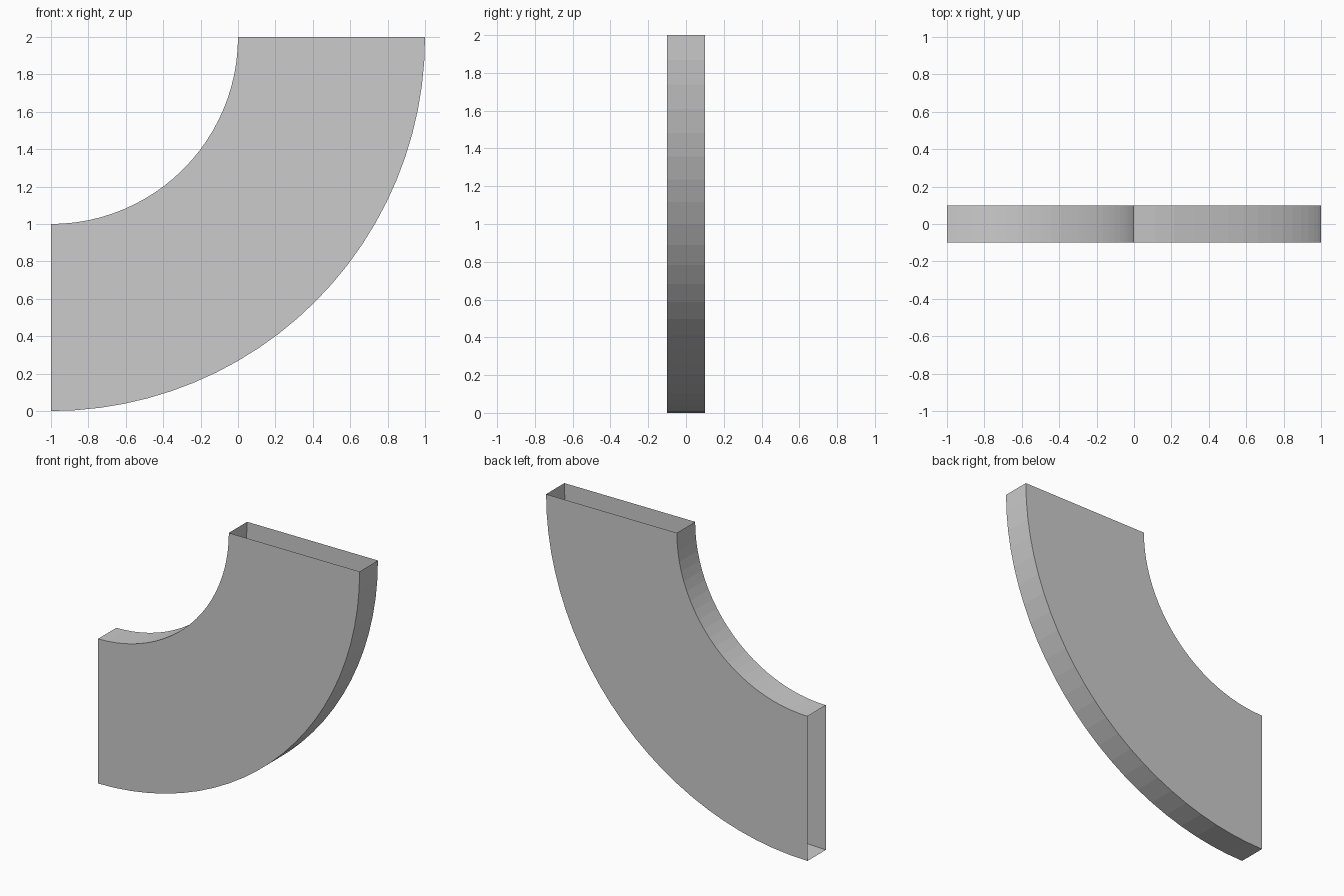
import bpy, bmesh, math

if "Cube" in bpy.data.objects:
    bpy.data.objects.remove(bpy.data.objects["Cube"])

SEGMENTS = 24
INNER_R, OUTER_R = 1.0, 2.0
HALF_DEPTH = 0.1
CX, CZ = -1.0, 2.0

bm = bmesh.new()

# Rectangular cross-sections swept around a quarter turn
rings = []
for i in range(SEGMENTS + 1):
    a = -math.pi / 2 * i / SEGMENTS
    section = [(INNER_R, -HALF_DEPTH), (OUTER_R, -HALF_DEPTH),
               (OUTER_R, HALF_DEPTH), (INNER_R, HALF_DEPTH)]
    rings.append([bm.verts.new((CX + r * math.cos(a), y, CZ + r * math.sin(a)))
                  for r, y in section])

# Four thin walls, both duct ends left open
for r0, r1 in zip(rings, rings[1:]):
    for k in range(4):
        n = (k + 1) % 4
        bm.faces.new((r0[k], r0[n], r1[n], r1[k]))

bmesh.ops.recalc_face_normals(bm, faces=bm.faces)
mesh = bpy.data.meshes.new("duct_bend")
bm.to_mesh(mesh)
bm.free()
duct = bpy.data.objects.new("duct_bend", mesh)
bpy.context.collection.objects.link(duct)
